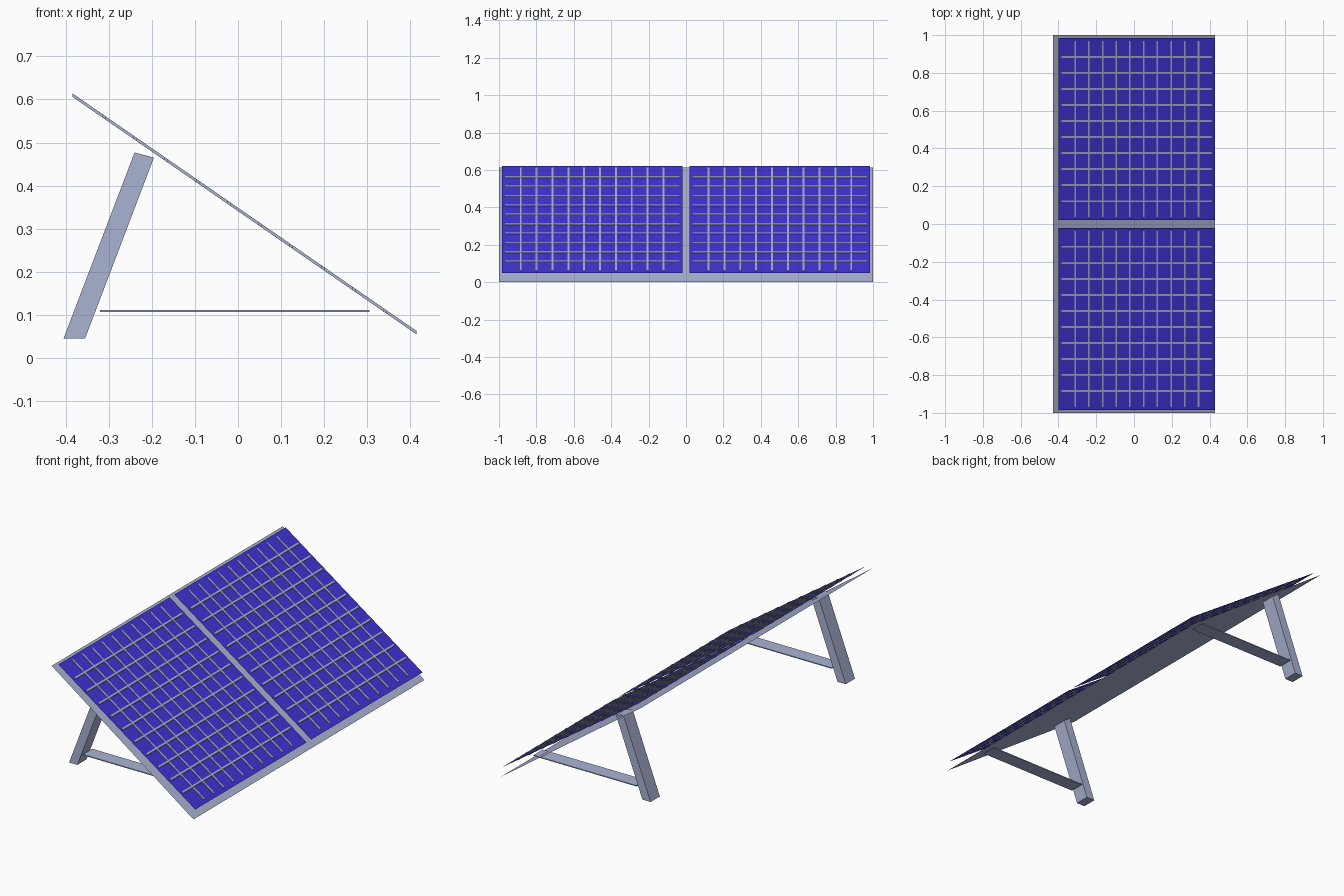
import bpy, bmesh

cube = bpy.data.objects.get("Cube")
if cube:
    bpy.data.objects.remove(cube)


def material(name, rgb):
    m = bpy.data.materials.new(name)
    m.use_nodes = True
    m.diffuse_color = (*rgb, 1)
    m.node_tree.nodes["Principled BSDF"].inputs["Base Color"].default_value = (*rgb, 1)
    return m


METAL = material("pale blue grey metal", (0.40, 0.45, 0.65))
CELL = material("deep blue cell", (0.05, 0.032, 0.66))


def finish(bm, name, mats):
    mesh = bpy.data.meshes.new(name)
    bm.to_mesh(mesh)
    bm.free()
    for m in mats:
        mesh.materials.append(m)
    obj = bpy.data.objects.new(name, mesh)
    bpy.context.collection.objects.link(obj)
    return obj


def add_prism(bm, profile, y0, y1):
    """Extrude an x-z profile from y0 to y1 as a closed solid."""
    a = [bm.verts.new((x, y0, z)) for x, z in profile]
    b = [bm.verts.new((x, y1, z)) for x, z in profile]
    n = len(profile)
    bm.faces.new(a)
    bm.faces.new(b[::-1])
    for i in range(n):
        j = (i + 1) % n
        bm.faces.new((a[j], a[i], b[i], b[j]))
    bmesh.ops.recalc_face_normals(bm, faces=bm.faces)


def add_sheet(bm, top, low, y0, y1):
    """Thin sloping sheet between two (x, z) ends, facing up."""
    corners = [(*top, y0), (*low, y0), (*low, y1), (*top, y1)]
    return bm.faces.new([bm.verts.new((x, y, z)) for x, z, y in corners])


# Large backing sheet
bm = bmesh.new()
add_sheet(bm, (-0.43, 0.612), (0.43, 0), -1, 1)
finish(bm, "backing_sheet", [METAL])

# Two panels above the sheet: border ring, cell field and raised grid
TOP, LOW = (-0.40, 0.621), (0.43, 0.048)
SLOPE = (LOW[1] - TOP[1]) / (LOW[0] - TOP[0])
BORDER, CELLS, HALF, LIFT = 0.016, 11, 0.005, 0.004


def height(x):
    return TOP[1] + (x - TOP[0]) * SLOPE


def slope_bar(bm, x0, x1, y0, y1):
    profile = [(x0, height(x0) - LIFT), (x1, height(x1) - LIFT),
               (x1, height(x1) + LIFT), (x0, height(x0) + LIFT)]
    add_prism(bm, profile, y0, y1)


for side, y0, y1 in (("front", -0.984, -0.02), ("back", 0.02, 0.984)):
    bm = bmesh.new()
    face = add_sheet(bm, TOP, LOW, y0, y1)
    bmesh.ops.inset_region(bm, faces=[face], thickness=BORDER)
    face.material_index = 1
    finish(bm, side + "_panel", [METAL, CELL])

    bm = bmesh.new()
    xa, xb = TOP[0] + BORDER, LOW[0] - BORDER
    ya, yb = y0 + BORDER, y1 - BORDER
    for i in range(1, CELLS):
        x = xa + (xb - xa) * i / CELLS
        y = ya + (yb - ya) * i / CELLS
        slope_bar(bm, x - HALF * 0.8, x + HALF * 0.8, ya, yb)
        slope_bar(bm, xa, xb, y - HALF, y + HALF)
    finish(bm, side + "_panel_grid", [METAL])

# Leaning rear legs and flat lower braces
LEG = [(-0.405, 0.045), (-0.355, 0.045), (-0.195, 0.465), (-0.24, 0.477)]
BRACE = [(-0.32, 0.107), (0.305, 0.107), (0.305, 0.112), (-0.32, 0.112)]
for side, centre in (("front", -0.845), ("back", 0.845)):
    for part, profile in (("leg", LEG), ("brace", BRACE)):
        bm = bmesh.new()
        add_prism(bm, profile, centre - 0.04, centre + 0.04)
        finish(bm, side + "_" + part, [METAL])
